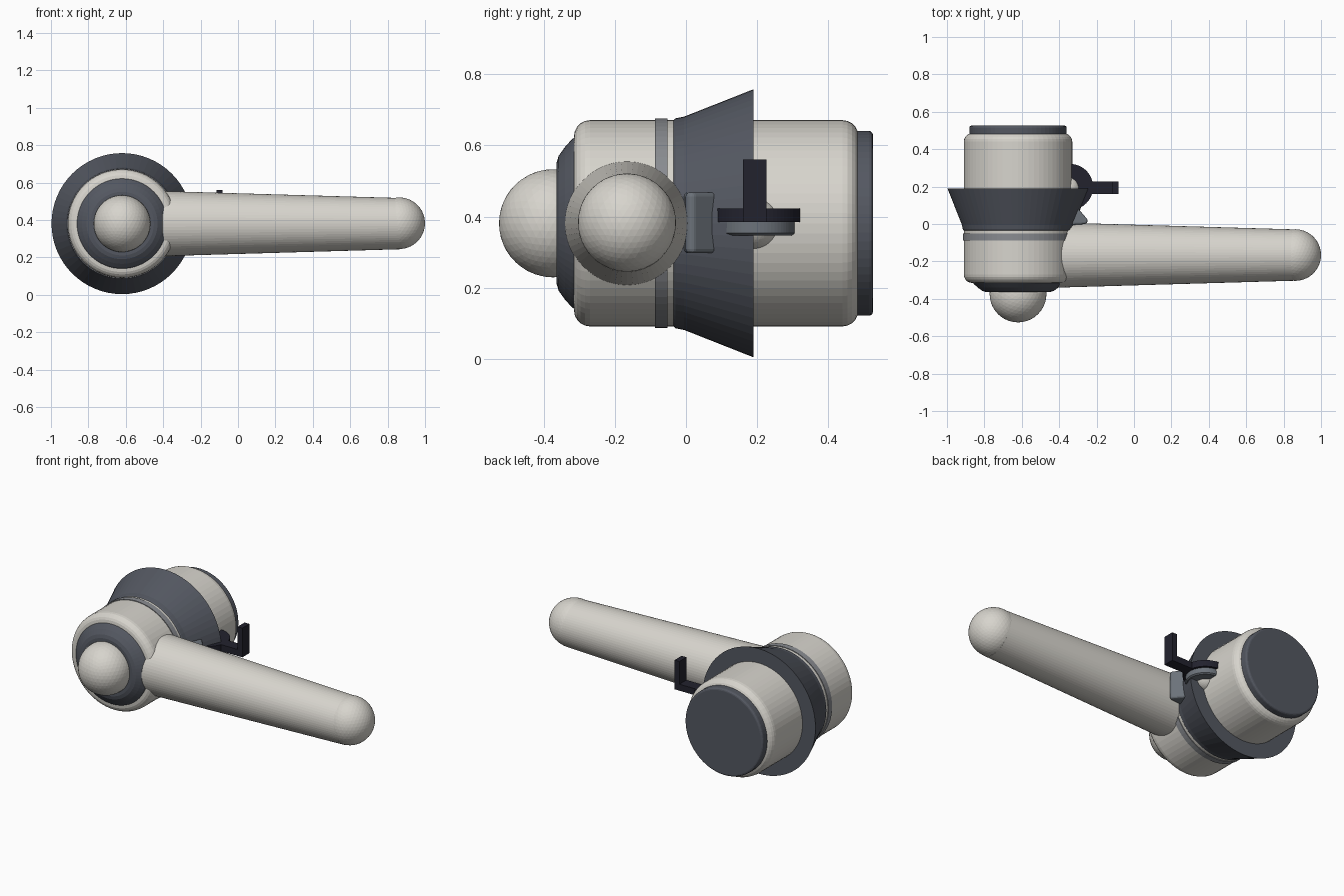
import bpy, bmesh, math
from mathutils import Matrix, Vector

cube = bpy.data.objects.get("Cube")
if cube:
    bpy.data.objects.remove(cube, do_unlink=True)


def material(name, rgb):
    m = bpy.data.materials.new(name)
    m.use_nodes = True
    m.diffuse_color = (*rgb, 1)
    m.node_tree.nodes["Principled BSDF"].inputs["Base Color"].default_value = (*rgb, 1)
    return m


IVORY = material("warm_ivory", (0.68, 0.66, 0.61))
SLATE = material("dark_slate", (0.088, 0.097, 0.12))
BAND = material("mid_grey", (0.25, 0.26, 0.28))
STEEL = material("steel_grey", (0.15, 0.17, 0.195))
NAVY = material("blackened_navy", (0.016, 0.016, 0.027))

HUB = Vector((-0.62, 0, 0.381))      # axis of the body, along y
PIVOT = Vector((-0.342, 0.198, 0))   # axis of the small side mount


def finish(name, bm, mat, bevel=0):
    bmesh.ops.recalc_face_normals(bm, faces=bm.faces)
    mesh = bpy.data.meshes.new(name)
    bm.to_mesh(mesh)
    bm.free()
    mesh.materials.append(mat)
    ob = bpy.data.objects.new(name, mesh)
    bpy.context.collection.objects.link(ob)
    if bevel:
        mod = ob.modifiers.new("rounded_edges", "BEVEL")
        mod.width, mod.segments = bevel, 3
    return ob


def lathe(name, profile, axis, origin, mat, sides=64):
    """Revolve (radius, position) pairs round an axis, closing both ends."""
    bm = bmesh.new()
    turn = Vector((0, 0, 1)).rotation_difference(Vector(axis)).to_matrix()
    rings = []
    for r, h in profile:
        ring = []
        for i in range(sides):
            a = math.tau * i / sides
            p = Vector((r * math.cos(a), r * math.sin(a), h))
            ring.append(bm.verts.new(turn @ p + Vector(origin)))
        rings.append(ring)
    for lo, hi in zip(rings, rings[1:]):
        for i in range(sides):
            j = (i + 1) % sides
            bm.faces.new((lo[i], lo[j], hi[j], hi[i]))
    bm.faces.new(rings[0])
    bm.faces.new(rings[-1])
    return finish(name, bm, mat)


def drum(radius, start, end, fillet, steps=5):
    """Profile of a cylinder with rounded rims."""
    arc = [math.pi / 2 * i / steps for i in range(steps + 1)]
    front = [(radius - fillet + fillet * math.sin(a), start + fillet - fillet * math.cos(a)) for a in arc]
    return front + [(r, start + end - h) for r, h in reversed(front)]


def ball(name, radius, center, mat):
    bm = bmesh.new()
    bmesh.ops.create_icosphere(bm, subdivisions=4, radius=radius, matrix=Matrix.Translation(center))
    return finish(name, bm, mat)


def box(name, low, high, mat):
    bm = bmesh.new()
    low, high = Vector(low), Vector(high)
    bmesh.ops.create_cube(bm, size=1, matrix=Matrix.Translation((low + high) / 2) @ Matrix.Diagonal((*(high - low), 1)))
    return finish(name, bm, mat)


# Main body and the parts threaded on its axis
Y = (0, 1, 0)
lathe("body", drum(0.29, -0.315, 0.485, 0.045), Y, HUB, IVORY)
lathe("end_cap", drum(0.26, 0.45, 0.526, 0.012, 3), Y, HUB, SLATE)
lathe("grey_band", [(0.294, -0.087), (0.294, -0.052)], Y, HUB, BAND)
lathe("flared_collar", [(0.285, -0.04), (0.295, -0.03), (0.3, -0.005), (0.377, 0.19)], Y, HUB, SLATE)
lathe("front_bezel", [(0.17, -0.364), (0.19, -0.358), (0.215, -0.34), (0.235, -0.322),
                      (0.243, -0.312), (0.243, -0.29)], Y, HUB, SLATE)
ball("front_knob", 0.152, HUB + Vector((0, -0.374, 0)), IVORY)

# Long tapered handle with a round tip
lathe("handle", [(0.174, -0.405), (0.137, 0.864)], (1, 0, 0), (0, -0.166, 0.381), IVORY)
ball("handle_tip", 0.138, (0.862, -0.166, 0.383), IVORY)

# Rounded lug between handle and collar
bm = bmesh.new()
outline = [(-0.4, -0.01), (-0.255, 0), (-0.245, 0.02), (-0.3, 0.085), (-0.4, 0.09)]
base = bm.faces.new([bm.verts.new((x, y, 0.297)) for x, y in outline])
top = bmesh.ops.extrude_face_region(bm, geom=[base])["geom"]
bmesh.ops.translate(bm, vec=(0, 0, 0.171), verts=[v for v in top if isinstance(v, bmesh.types.BMVert)])
finish("side_lug", bm, STEEL, 0.012)

# Side mount: ball, two discs and an upright lever
ball("mount_ball", 0.073, (-0.356, 0.19, 0.381), IVORY)
lathe("lower_disc", [(0.1, 0.347), (0.108, 0.353), (0.108, 0.385)], (0, 0, 1), PIVOT, STEEL)
lathe("upper_disc", [(0.123, 0.384), (0.123, 0.423)], (0, 0, 1), PIVOT, NAVY)
box("lever_arm", (-0.3, 0.16, 0.384), (-0.084, 0.227, 0.423), NAVY)
box("lever_upright", (-0.115, 0.16, 0.384), (-0.083, 0.227, 0.56), NAVY)
